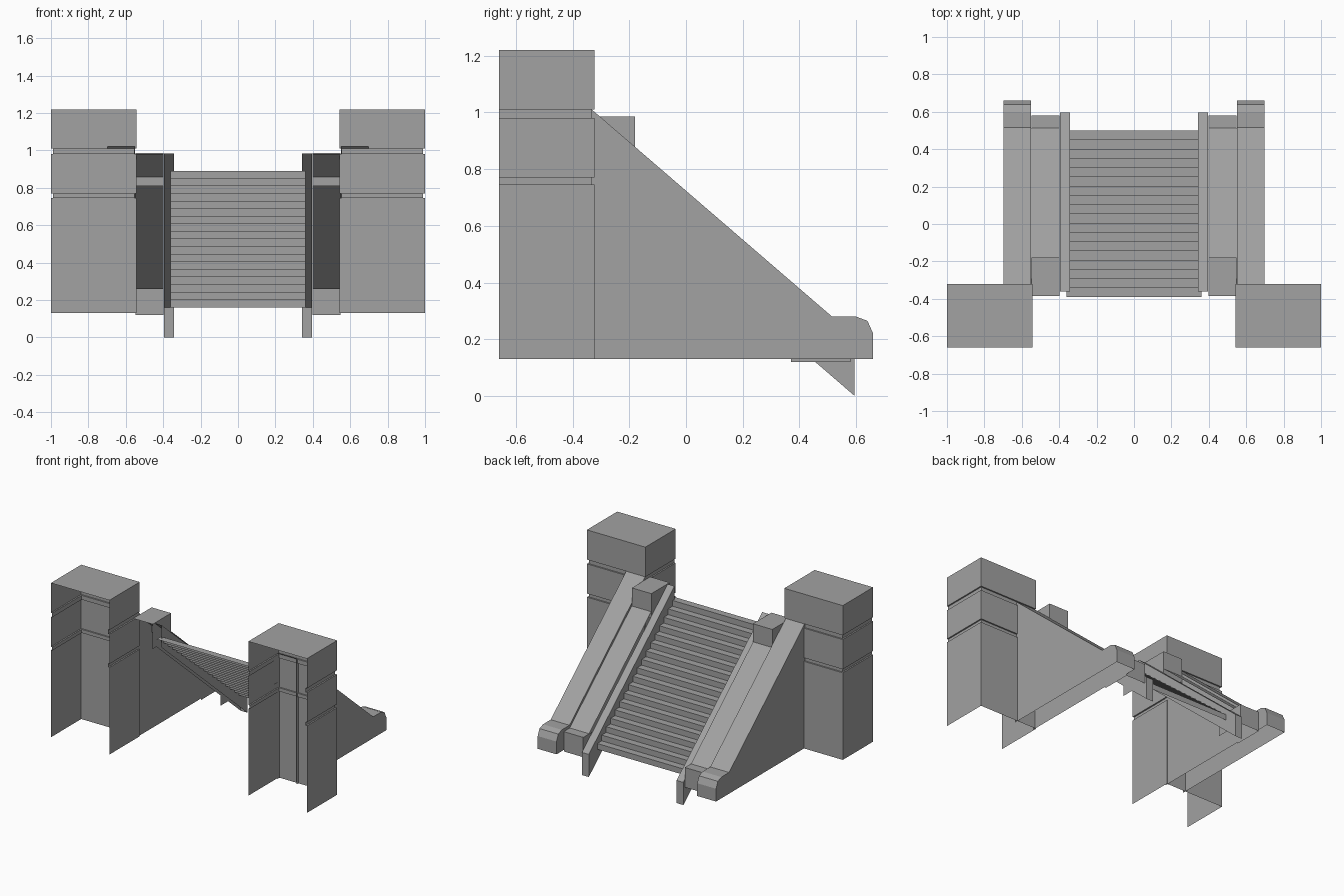
import bpy, bmesh

cube = bpy.data.objects.get("Cube")
if cube:
    bpy.data.objects.remove(cube, do_unlink=True)

stone = bpy.data.materials.new("grey_stone")
stone.use_nodes = True
GREY = (0.36, 0.36, 0.36, 1)
stone.diffuse_color = GREY
stone.node_tree.nodes["Principled BSDF"].inputs["Base Color"].default_value = GREY

SLOPE = 0.862
SIDES = (("left", 1), ("right", -1))


def finish(bm, name, mirror):
    """Turn a bmesh into an object, flipped to the right side if asked."""
    for v in bm.verts:
        v.co.x *= mirror
    bmesh.ops.remove_doubles(bm, verts=bm.verts, dist=0.0001)
    if mirror < 0:
        bmesh.ops.reverse_faces(bm, faces=bm.faces)
    mesh = bpy.data.meshes.new(name)
    bm.to_mesh(mesh)
    bm.free()
    mesh.materials.append(stone)
    obj = bpy.data.objects.new(name, mesh)
    bpy.context.collection.objects.link(obj)
    return obj


def face(bm, points):
    bm.faces.new([bm.verts.new(p) for p in points])


def strip(bm, x0, x1, path):
    """Sweep a (y, z) path sideways between two x positions."""
    for (ya, za), (yb, zb) in zip(path, path[1:]):
        face(bm, [(x0, ya, za), (x0, yb, zb), (x1, yb, zb), (x1, ya, za)])


def shell(name, x0, x1, top, bottom, mirror):
    """Swept top path with two side walls, open underneath."""
    bm = bmesh.new()
    strip(bm, x0, x1, top)
    outline = top + bottom
    face(bm, [(x1, y, z) for y, z in outline])
    face(bm, [(x0, y, z) for y, z in reversed(outline)])
    return finish(bm, name, mirror)


def pillar(name, mirror):
    """Three walls and a cap, open to the front, with two recessed joints."""
    bm = bmesh.new()
    joint = 0.01
    levels = [(0.13, 0), (0.745, 0), (0.745, joint), (0.77, joint), (0.77, 0),
              (0.98, 0), (0.98, joint), (1.01, joint), (1.01, 0), (1.22, 0)]

    def ring(z, inset):
        a, b, back = 0.543 + inset, 1 - inset, -0.322 - inset
        return [(a, -0.66, z), (a, back, z), (b, back, z), (b, -0.66, z)]

    rings = [ring(*level) for level in levels]
    for low, high in zip(rings, rings[1:]):
        for i in range(3):
            face(bm, [low[i + 1], low[i], high[i], high[i + 1]])
    face(bm, rings[-1][::-1])
    return finish(bm, name, mirror)


for side, m in SIDES:
    pillar(side + "_pillar", m)

    # outer side wall with a rounded foot
    top = [(-0.345, 1.021), (0.515, 0.28), (0.6, 0.28), (0.64, 0.265),
           (0.66, 0.22), (0.66, 0.13)]
    shell(side + "_outer_wall", 0.55, 0.697, top, [(-0.345, 0.13)], m)

    # sloping ledge between outer wall and rail
    bm = bmesh.new()
    strip(bm, 0.398, 0.55, [(y, 0.702 - SLOPE * y) for y in (-0.322, 0.513)])
    finish(bm, side + "_ledge", m)

    # posts at both ends of the ledge
    shell(side + "_upper_post", 0.397, 0.549,
          [(-0.385, 0.985), (-0.18, 0.985), (-0.18, 0.81)], [(-0.385, 0.81)], m)
    shell(side + "_lower_post", 0.397, 0.549,
          [(0.5, 0.26), (0.58, 0.26), (0.58, 0.12)], [(0.37, 0.12), (0.37, 0.26)], m)

    # stair rail board
    shell(side + "_rail", 0.343, 0.396,
          [(-0.362, 0.983), (0.595, 0.16), (0.595, 0)], [(-0.362, 0.825)], m)

# stair flight, climbing towards the front
STEPS = 18
tread, riser = 0.89 / STEPS, 0.73 / STEPS
path = []
for i in range(STEPS):
    y = 0.5 - i * tread
    path += [(y, 0.16 + i * riser), (y, 0.16 + (i + 1) * riser)]
path.append((-0.39, 0.89))
bm = bmesh.new()
strip(bm, -0.362, 0.362, path[::-1])
finish(bm, "stair_flight", 1)
